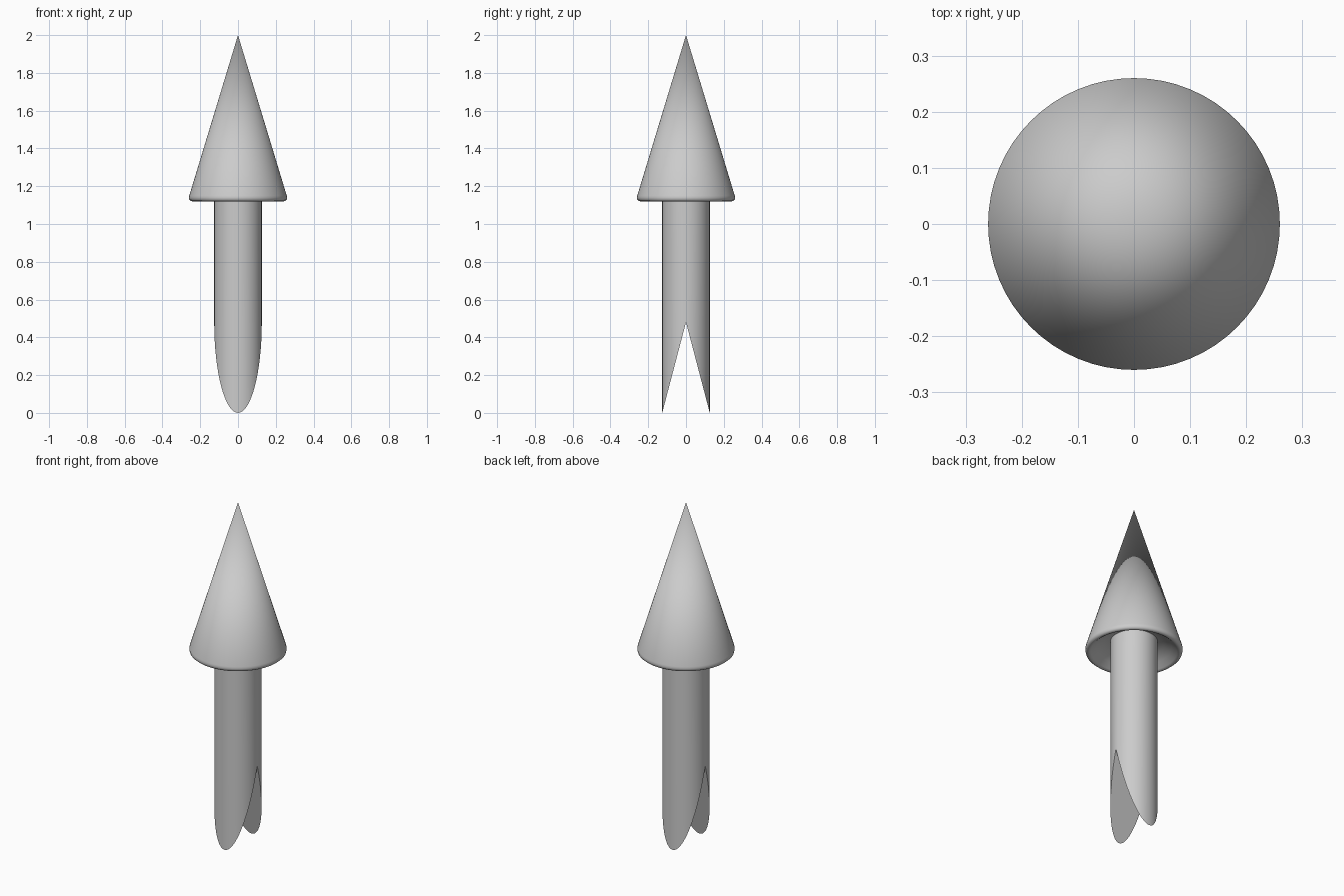
import bpy
import bmesh
import math

if "Cube" in bpy.data.objects:
    bpy.data.objects.remove(bpy.data.objects["Cube"], do_unlink=True)

SIDES = 64
SHAFT_RADIUS = 0.126
SHAFT_TOP = 1.22
NOTCH_HEIGHT = 0.48

grey = bpy.data.materials.new("plain_grey")
grey.use_nodes = True
colour = (0.6, 0.6, 0.6, 1)
grey.diffuse_color = colour
grey.node_tree.nodes["Principled BSDF"].inputs["Base Color"].default_value = colour


def finish(name, bm, angle):
    bmesh.ops.recalc_face_normals(bm, faces=bm.faces)
    mesh = bpy.data.meshes.new(name)
    bm.to_mesh(mesh)
    bm.free()
    mesh.materials.append(grey)
    obj = bpy.data.objects.new(name, mesh)
    bpy.context.collection.objects.link(obj)
    bpy.ops.object.select_all(action="DESELECT")
    obj.select_set(True)
    bpy.context.view_layer.objects.active = obj
    bpy.ops.object.shade_smooth_by_angle(angle=math.radians(angle))
    return obj


# Pointed head: spun profile with a rounded rim and a dished underside
profile = [(0, 2.0), (0.258, 1.15), (0.26, 1.14), (0.258, 1.128), (0.25, 1.121),
           (0.24, 1.12), (0.23, 1.126), (0.2, 1.152), (0.16, 1.175),
           (0.12, 1.19), (0, 1.2)]
bm = bmesh.new()
verts = [bm.verts.new((r, 0, z)) for r, z in profile]
edges = [bm.edges.new(pair) for pair in zip(verts, verts[1:])]
bmesh.ops.spin(bm, geom=verts + edges, cent=(0, 0, 0), axis=(0, 0, 1),
               angle=math.tau, steps=SIDES, use_duplicate=False)
bmesh.ops.remove_doubles(bm, verts=bm.verts, dist=0.0001)
finish("pointed_head", bm, 40)

# Shaft: solid cylinder whose bottom rim follows a V notch running along x
bm = bmesh.new()
bmesh.ops.create_cone(bm, cap_ends=True, segments=SIDES, radius1=SHAFT_RADIUS,
                      radius2=SHAFT_RADIUS, depth=SHAFT_TOP)
bmesh.ops.translate(bm, verts=bm.verts, vec=(0, 0, SHAFT_TOP / 2))
bottom = [v for v in bm.verts if v.co.z < 0.01]
ridge = [v for v in bottom if abs(v.co.y) < 0.0001]
bmesh.ops.connect_verts(bm, verts=ridge)
for v in bottom:
    v.co.z = NOTCH_HEIGHT * (1 - abs(v.co.y) / SHAFT_RADIUS)
finish("notched_shaft", bm, 14)
